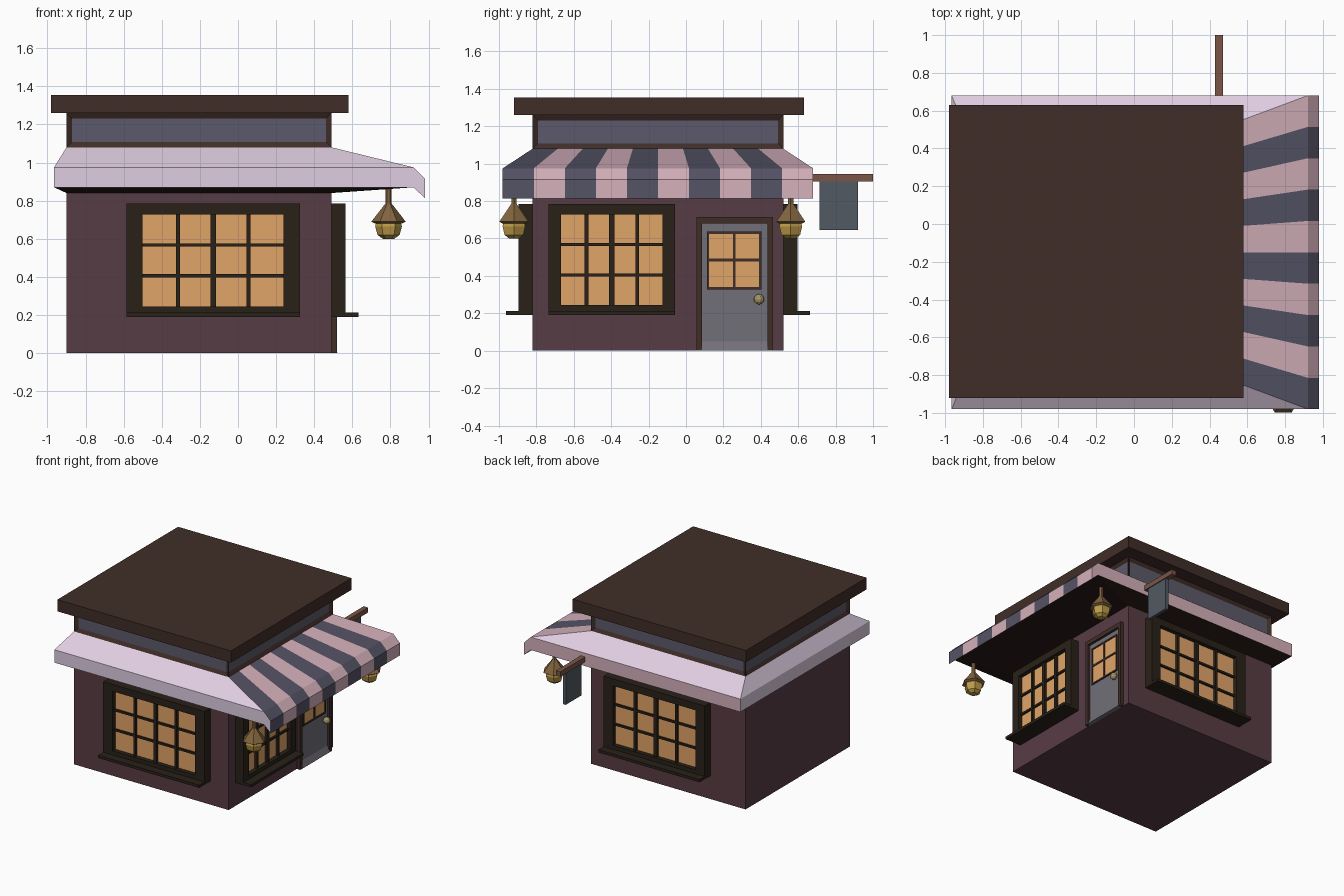
import bpy, bmesh, math
from mathutils import Vector

if "Cube" in bpy.data.objects:
    bpy.data.objects.remove(bpy.data.objects["Cube"])


def mat(name, r, g, b):
    m = bpy.data.materials.new(name)
    m.diffuse_color = [(c / 255) ** 2.2 for c in (r, g, b)] + [1]
    m.use_nodes = True
    m.node_tree.nodes["Principled BSDF"].inputs["Base Color"].default_value = m.diffuse_color
    return m


PLUM = mat("plum_wall", 88, 62, 70)
BROWN = mat("roof_brown", 66, 49, 44)
SLATE = mat("slate_panel", 92, 90, 106)
LILAC = mat("lilac_cloth", 222, 204, 224)
PINK = mat("pink_cloth", 212, 175, 186)
NAVY = mat("navy_cloth", 86, 84, 102)
DARK = mat("dark_frame", 45, 38, 31)
UNDER = mat("dark_underside", 45, 33, 30)
GLOW = mat("lit_glass", 224, 163, 104)
DOOR = mat("door_grey", 114, 111, 120)
WOOD = mat("sign_wood", 122, 86, 72)
BOARD = mat("sign_board", 82, 90, 98)
BRASS = mat("brass", 128, 100, 64)
AMBER = mat("amber_glass", 190, 155, 75)

X0, X1, Y0, Y1 = -0.90, 0.49, -0.82, 0.52   # wall footprint


def finish(name, bm, *mats):
    bmesh.ops.recalc_face_normals(bm, faces=bm.faces)
    me = bpy.data.meshes.new(name)
    bm.to_mesh(me)
    bm.free()
    for m in mats:
        me.materials.append(m)
    ob = bpy.data.objects.new(name, me)
    bpy.context.collection.objects.link(ob)
    return ob


def add_box(bm, a, b):
    vs = bmesh.ops.create_cube(bm, size=1)["verts"]
    a, b = Vector(a), Vector(b)
    for v in vs:
        v.co = Vector(((a[i] + b[i]) / 2 + v.co[i] * abs(b[i] - a[i])) for i in range(3))


def box(name, a, b, m):
    bm = bmesh.new()
    add_box(bm, a, b)
    return finish(name, bm, m)


def on_wall(wall, u, d, z):
    """u runs along the wall, d points outwards"""
    return {"front": (u, Y0 - d, z), "back": (u, Y1 + d, z), "right": (X1 + d, u, z)}[wall]


def wall_boxes(name, wall, m, boxes):
    bm = bmesh.new()
    for u0, u1, d0, d1, z0, z1 in boxes:
        add_box(bm, on_wall(wall, u0, d0, z0), on_wall(wall, u1, d1, z1))
    return finish(name, bm, m)


# walls, fascia with inset panels, roof slab
box("walls", (X0, Y0, 0), (X1, Y1, 1.08), PLUM)
bm = bmesh.new()
add_box(bm, (X0, Y0, 1.08), (X1, Y1, 1.26))
bm.normal_update()
sides = [f for f in bm.faces if abs(f.normal.z) < 0.5]
bmesh.ops.inset_individual(bm, faces=sides, thickness=0.04, depth=-0.015)
for f in sides:
    f.material_index = 1
finish("fascia", bm, BROWN, SLATE)
box("roof_slab", (-0.98, -0.92, 1.26), (0.58, 0.63, 1.355), BROWN)


# awning: plain cloth on three sides, stripes on the right
bm = bmesh.new()


def face(mi, *pts):
    bm.faces.new([bm.verts.new(p) for p in pts]).material_index = mi


def strip(mats, ring_a, ring_b):
    for mi, a0, a1, b0, b1 in zip(mats, ring_a, ring_a[1:], ring_b, ring_b[1:]):
        face(mi, a0, a1, b1, b0)


def u_ring(xl, xr, yf, yb, z):
    return [(xr, yf, z), (xl, yf, z), (xl, yb, z), (xr, yb, z)]


AF, AB = -0.98, 0.68
top = u_ring(X0, X1, Y0, Y1, 1.08)
mid = u_ring(-0.965, 0.92, AF, AB, 0.975)
low = u_ring(-0.965, 0.92, AF, AB, 0.87)
inn = u_ring(X0, X1, Y0, Y1, 0.84)
strip([0, 0, 0], top, mid)
strip([0, 0, 1], mid, low)
strip([3, 3, 3], low, inn)


def line(x, ya, yb, z):
    return [(x, ya + (yb - ya) * i / 10, z) for i in range(11)]


rows = [line(X1, Y0, Y1, 1.08), line(0.92, AF, AB, 0.975),
        line(0.98, AF, AB, 0.915), line(0.98, AF, AB, 0.815)]
for a, b in zip(rows, rows[1:]):
    strip([2, 1] * 5, a, b)
under = [line(0.98, AF, AB, 0.815), line(0.92, AF, AB, 0.87), line(X1, Y0, Y1, 0.84)]
for a, b in zip(under, under[1:]):
    strip([3] * 10, a, b)
for y, mi in ((AF, 0), (AB, 1)):
    face(mi, (0.92, y, 0.975), (0.98, y, 0.915), (0.98, y, 0.815), (0.92, y, 0.87))
bmesh.ops.remove_doubles(bm, verts=bm.verts, dist=1e-4)
finish("awning", bm, LILAC, PINK, NAVY, UNDER)


# windows: frame, glowing glass, glazing bars, sill
def window(wall, u0, u1, g0, g1):
    z0, z1, h0, h1 = 0.19, 0.785, 0.245, 0.728
    D = 0.075
    parts = [(u0, g0, 0, D, z0, z1), (g1, u1, 0, D, z0, z1),
             (g0, g1, 0, D, z0, h0), (g0, g1, 0, D, h1, z1)]
    for i in (1, 2, 3):
        u, w = g0 + (g1 - g0) * i / 4, 0.015 if i == 2 else 0.01
        parts.append((u - w, u + w, 0.03, 0.06, h0, h1))
    for i in (1, 2):
        z = h0 + (h1 - h0) * i / 3
        parts.append((g0, g1, 0.03, 0.055, z - 0.008, z + 0.008))
    wall_boxes(wall + "_window_frame", wall, DARK, parts)
    wall_boxes(wall + "_window_glass", wall, GLOW, [(g0, g1, 0, 0.04, h0, h1)])
    wall_boxes(wall + "_window_sill", wall, DARK, [(u0, u1, 0, 0.142, 0.19, 0.212)])


window("front", -0.585, 0.325, -0.5, 0.24)
window("back", -0.585, 0.325, -0.5, 0.24)
window("right", -0.735, -0.06, -0.668, -0.125)

# door: surround, leaf, lit panes, sloped threshold, knob
wall_boxes("door_surround", "right", BROWN,
           [(0.055, 0.085, 0, 0.03, 0, 0.715), (0.435, 0.465, 0, 0.03, 0, 0.715),
            (0.085, 0.435, 0, 0.03, 0.68, 0.715)])
wall_boxes("door_leaf", "right", DOOR, [(0.085, 0.435, 0, 0.01, 0, 0.68)])
wall_boxes("door_glass", "right", GLOW, [(0.12, 0.395, 0, 0.014, 0.335, 0.63)])
wall_boxes("door_glazing_bars", "right", BROWN,
           [(0.112, 0.124, 0, 0.02, 0.33, 0.637), (0.391, 0.403, 0, 0.02, 0.33, 0.637),
            (0.112, 0.403, 0, 0.02, 0.625, 0.637), (0.112, 0.403, 0, 0.02, 0.328, 0.34),
            (0.25, 0.265, 0, 0.02, 0.33, 0.637), (0.112, 0.403, 0, 0.02, 0.478, 0.493)])
bm = bmesh.new()
pts = [(X1 + 0.03, 0.055, 0), (X1 + 0.03, 0.465, 0), (X1, 0.465, 0), (X1, 0.055, 0),
       (X1 + 0.01, 0.085, 0.05), (X1 + 0.01, 0.435, 0.05)]
bmesh.ops.convex_hull(bm, input=[bm.verts.new(p) for p in pts + [(X1 + 0.032, 0.055, 0), (X1 + 0.032, 0.465, 0)]])
finish("door_threshold", bm, DOOR)
bpy.ops.mesh.primitive_uv_sphere_add(segments=10, ring_count=6, radius=0.028, location=(X1 + 0.035, 0.39, 0.275))
knob = bpy.context.object
knob.name = "door_knob"
knob.data.materials.append(mat("knob_brass", 165, 145, 100))


# lanterns: six-sided turned profiles
def hex_turn(name, x, y, profile, m):
    bm = bmesh.new()
    rings = [[bm.verts.new((x + r * math.cos(k * math.pi / 3), y + r * math.sin(k * math.pi / 3), z))
              for k in range(6)] for r, z in profile]
    for a, b in zip(rings, rings[1:]):
        for k in range(6):
            bm.faces.new((a[k], a[(k + 1) % 6], b[(k + 1) % 6], b[k]))
    bm.faces.new(rings[0])
    bm.faces.new(rings[-1])
    finish(name, bm, m)


for tag, y in (("front", -0.92), ("back", 0.56)):
    hex_turn(tag + "_lantern_cap", 0.79, y,
             [(0.016, 0.875), (0.016, 0.785), (0.024, 0.775), (0.09, 0.69), (0.07, 0.68)], BRASS)
    hex_turn(tag + "_lantern_glass", 0.79, y, [(0.065, 0.685), (0.07, 0.665), (0.058, 0.62), (0.03, 0.6)], AMBER)

# hanging sign
box("sign_arm", (0.43, Y1, 0.905), (0.47, 1.0, 0.945), WOOD)
box("sign_board", (0.437, 0.715, 0.645), (0.463, 0.92, 0.905), BOARD)
